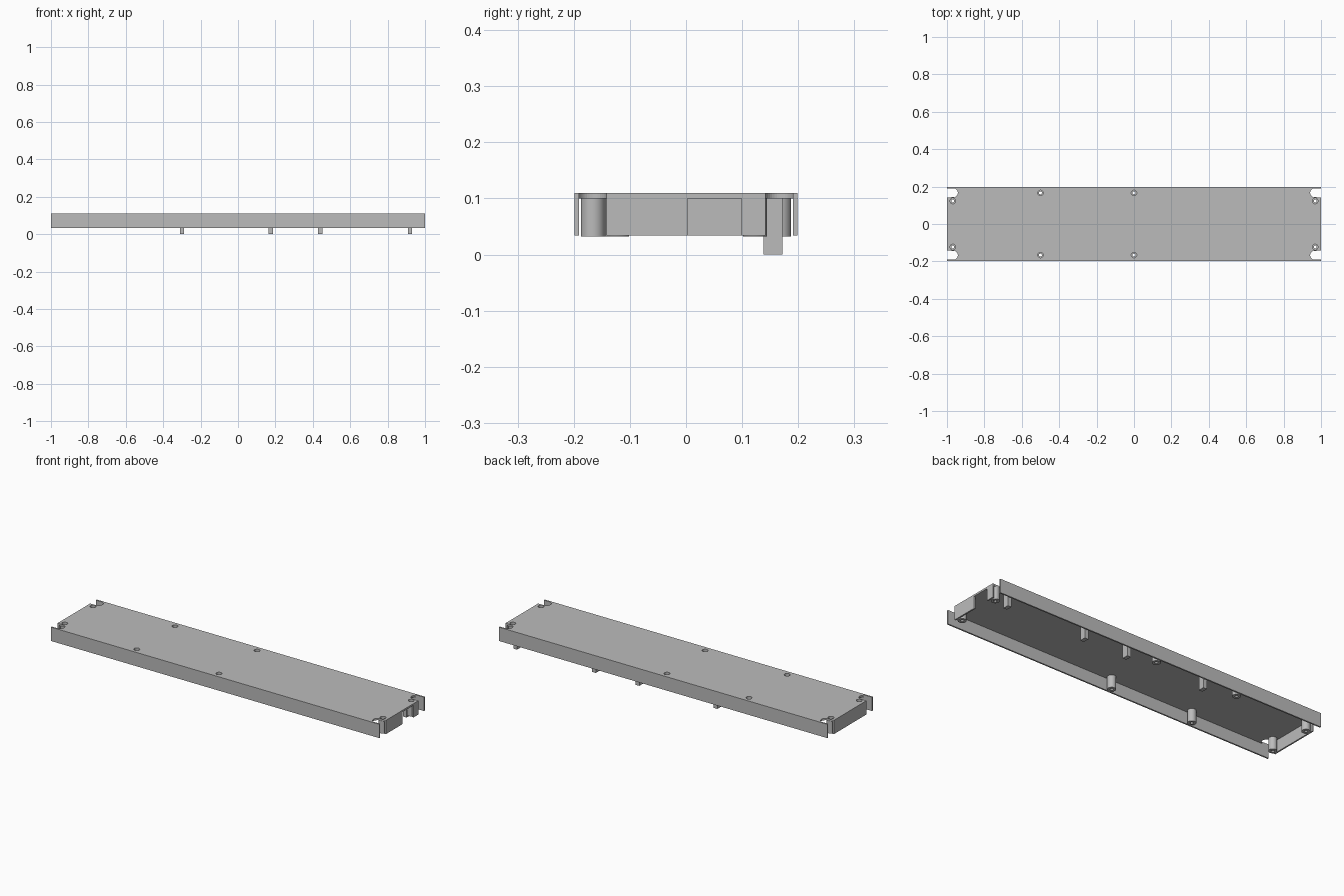
import bpy
import bmesh
import math

if "Cube" in bpy.data.objects:
    bpy.data.objects.remove(bpy.data.objects["Cube"])

TOP, DECK, BOTTOM = 0.11, 0.10, 0.034   # tray top, underside of plate, wall bottom
HX, HY, WALL = 1.0, 0.199, 0.008

grey = bpy.data.materials.new("plain grey")
grey.diffuse_color = (0.5, 0.5, 0.5, 1)
grey.use_nodes = True
grey.node_tree.nodes["Principled BSDF"].inputs["Base Color"].default_value = grey.diffuse_color


def finish(bm, name):
    mesh = bpy.data.meshes.new(name)
    bmesh.ops.recalc_face_normals(bm, faces=bm.faces)
    bm.to_mesh(mesh)
    bm.free()
    mesh.materials.append(grey)
    obj = bpy.data.objects.new(name, mesh)
    bpy.context.collection.objects.link(obj)
    return obj


def box(name, x0, x1, y0, y1, z0, z1):
    bm = bmesh.new()
    bmesh.ops.create_cube(bm, size=1)
    for v in bm.verts:
        v.co = ((x0 + x1) / 2 + v.co.x * (x1 - x0),
                (y0 + y1) / 2 + v.co.y * (y1 - y0),
                (z0 + z1) / 2 + v.co.z * (z1 - z0))
    return finish(bm, name)


def prism(name, points, z0, z1):
    bm = bmesh.new()
    face = bm.faces.new([bm.verts.new((x, y, z0)) for x, y in points])
    ext = bmesh.ops.extrude_face_region(bm, geom=[face])
    for v in ext["geom"]:
        if isinstance(v, bmesh.types.BMVert):
            v.co.z = z1
    return finish(bm, name)


def circle(cx, cy, r, n=32):
    return [(cx + r * math.cos(2 * math.pi * i / n),
             cy + r * math.sin(2 * math.pi * i / n)) for i in range(n)]


def lathe(name, cx, cy, profile, n=32):
    """Closed (radius, z) profile turned around a vertical axis."""
    bm = bmesh.new()
    rings = [[bm.verts.new((x, y, z)) for x, y in circle(cx, cy, r, n)]
             for r, z in profile]
    for a, b in zip(rings, rings[1:] + rings[:1]):
        for i in range(n):
            j = (i + 1) % n
            bm.faces.new((a[i], a[j], b[j], b[i]))
    obj = finish(bm, name)
    for p in obj.data.polygons:
        p.use_smooth = True
    obj.data.set_sharp_from_angle(angle=math.radians(35))
    return obj


def cut(target, cutter):
    mod = target.modifiers.new("cut", "BOOLEAN")
    mod.operation = "DIFFERENCE"
    mod.solver = "EXACT"
    mod.object = cutter
    cutter.hide_render = True
    cutter.hide_viewport = True


# Deck plate
plate = box("top_plate", -HX, HX, -HY + WALL, HY - WALL, DECK, TOP)

# Long side walls
for side, name in ((-1, "front_wall"), (1, "back_wall")):
    ys = sorted((side * HY, side * (HY - WALL)))
    box(name, -HX, HX, *ys, BOTTOM, TOP)

# End walls; the right one has an opening
box("left_end_wall", -HX, -HX + WALL, -0.142, 0.142, BOTTOM, DECK)
box("right_end_wall_long", HX - WALL, HX, -0.142, 0.003, BOTTOM, DECK)
box("right_end_wall_short", HX - WALL, HX, 0.099, 0.142, BOTTOM, DECK)

# Round-ended slots in the four corners
for sx in (-1, 1):
    for sy in (-1, 1):
        cy, r = 0.167, 0.025
        arc = [(0.967 - r * math.sin(a), cy + r * math.cos(a))
               for a in (math.pi * i / 16 for i in range(17))]
        pts = [(1.05, cy + r)] + arc + [(1.05, cy - r)]
        cut(plate, prism("slot_cutter", [(sx * x, sy * y) for x, y in pts],
                         DECK - 0.03, TOP + 0.03))

# Screw bosses: hollow posts with a wide head recess and a narrow through hole
spots = [(sx * 0.969, sy * 0.123) for sx in (-1, 1) for sy in (-1, 1)]
spots += [(x, sy * 0.166) for x in (-0.5, 0) for sy in (-1, 1)]
for x, y in spots:
    cut(plate, prism("hole_cutter", circle(x, y, 0.015), DECK - 0.03, TOP + 0.03))
    lathe("screw_boss", x, y, [(0.0215, 0.032), (0.0215, DECK + 0.001),
                               (0.015, DECK + 0.001), (0.015, 0.07),
                               (0.008, 0.07), (0.008, 0.032)])

# Locating tabs hanging below the back edge
for x in (-0.3, 0.175, 0.44, 0.92):
    box("locating_tab", x - 0.011, x + 0.011, 0.138, 0.172, 0, DECK)
